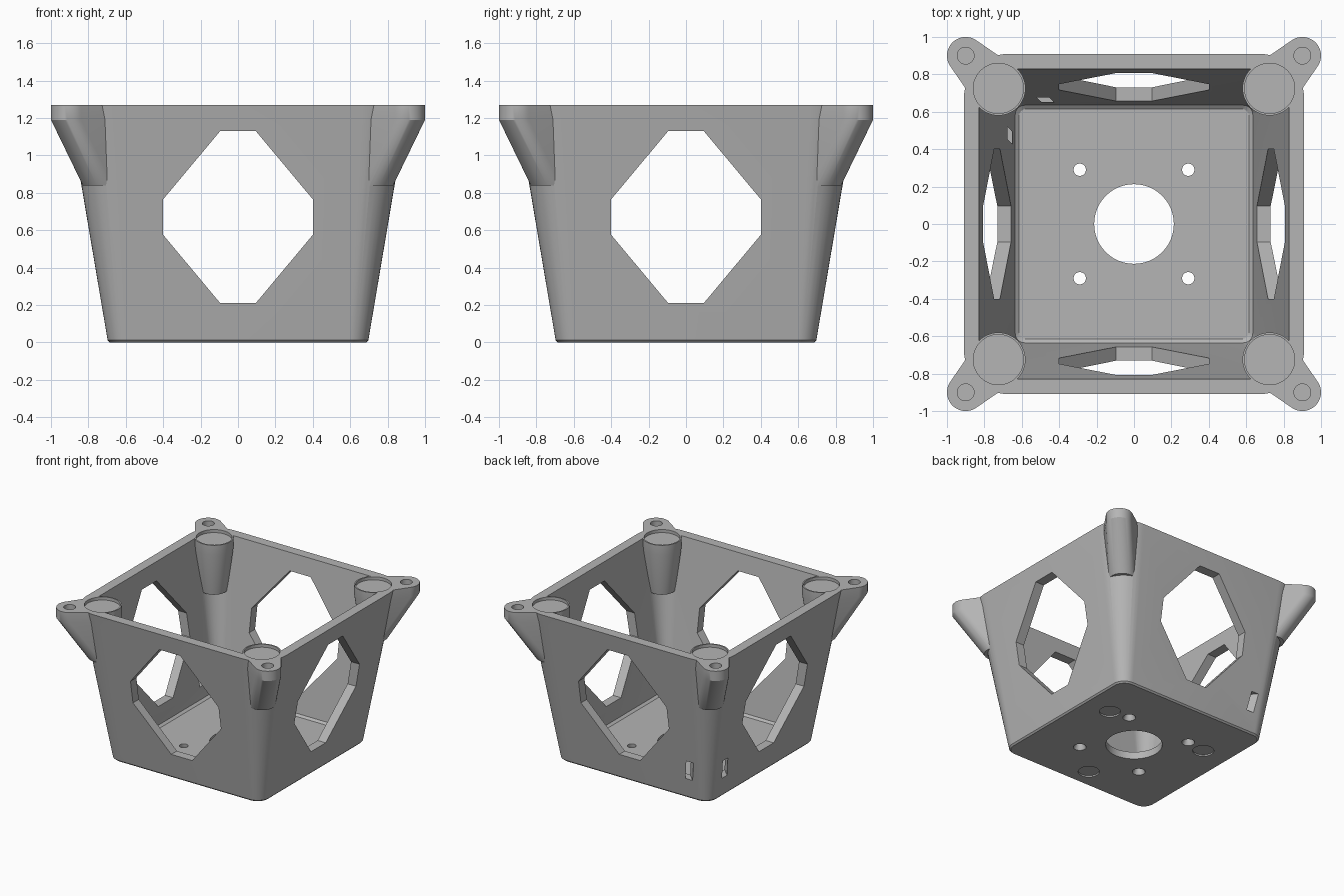
import bpy, bmesh
from math import pi, sin, cos, radians
from mathutils import Matrix

if "Cube" in bpy.data.objects:
    bpy.data.objects.remove(bpy.data.objects["Cube"], do_unlink=True)

grey = bpy.data.materials.new("plain grey")
grey.use_nodes = True
COLOUR = (0.46, 0.46, 0.46, 1)
grey.diffuse_color = COLOUR
grey.node_tree.nodes["Principled BSDF"].inputs["Base Color"].default_value = COLOUR

TOP = 1.27
CORNERS = [(sx, sy) for sx in (-1, 1) for sy in (-1, 1)]


def make(name, bm):
    bmesh.ops.recalc_face_normals(bm, faces=bm.faces)
    mesh = bpy.data.meshes.new(name)
    bm.to_mesh(mesh)
    bm.free()
    mesh.materials.append(grey)
    ob = bpy.data.objects.new(name, mesh)
    bpy.context.collection.objects.link(ob)
    return ob


def rounded_square(half, radius, z, steps=10):
    c = half - radius
    pts = []
    for q, (sx, sy) in enumerate([(1, 1), (-1, 1), (-1, -1), (1, -1)]):
        for i in range(steps + 1):
            a = (q + i / steps) * pi / 2
            pts.append((sx * c + radius * cos(a), sy * c + radius * sin(a), z))
    return pts


def circle(x, y, r, z, n=48):
    return [(x + r * cos(2 * pi * i / n), y + r * sin(2 * pi * i / n), z) for i in range(n)]


def loft(name, rings):
    bm = bmesh.new()
    loops = [[bm.verts.new(p) for p in ring] for ring in rings]
    for a, b in zip(loops, loops[1:]):
        for i in range(len(a)):
            j = (i + 1) % len(a)
            bm.faces.new((a[i], a[j], b[j], b[i]))
    bm.faces.new(loops[0])
    bm.faces.new(loops[-1])
    return make(name, bm)


def hull(name, points):
    bm = bmesh.new()
    for p in points:
        bm.verts.new(p)
    bmesh.ops.convex_hull(bm, input=bm.verts)
    bmesh.ops.dissolve_limit(bm, angle_limit=radians(0.5), verts=bm.verts, edges=bm.edges)
    return make(name, bm)


def combine(target, tool, operation="DIFFERENCE"):
    mod = target.modifiers.new("join", "BOOLEAN")
    mod.operation, mod.solver, mod.object = operation, "EXACT", tool
    bpy.context.view_layer.objects.active = target
    bpy.ops.object.modifier_apply(modifier=mod.name)
    bpy.data.objects.remove(tool, do_unlink=True)


def drill(target, x, y, r, z0, z1, r1=None):
    combine(target, loft("drill", [circle(x, y, r, z0), circle(x, y, r1 or r, z1)]))


# Flared tray with rounded corners
body = loft("mount_body", [rounded_square(0.685, 0.09, 0), rounded_square(0.697, 0.1, 0.012),
                           rounded_square(0.91, 0.24, TOP)])
cavity = loft("cavity", [rounded_square(0.615, 0.04, 0.06), rounded_square(0.635, 0.05, 0.075),
                         rounded_square(0.83, 0.19, TOP), rounded_square(0.85, 0.2, 1.39)])
combine(body, cavity)

# Corner posts with outward lugs, tapering down into the walls
for sx, sy in CORNERS:
    p, q, low = 0.725, 0.9, 0.73
    post = hull("corner_post",
                circle(sx * p, sy * p, 0.145, 1.19) + circle(sx * p, sy * p, 0.145, TOP)
                + circle(sx * q, sy * q, 0.1, 1.19) + circle(sx * q, sy * q, 0.1, TOP)
                + circle(sx * low, sy * low, 0.1, 0.84))
    combine(body, post, "UNION")

# Magnet seats and screw holes in the corners
for sx, sy in CORNERS:
    drill(body, sx * 0.725, sy * 0.725, 0.134, 1.245, 1.4)
    drill(body, sx * 0.9, sy * 0.9, 0.045, 1.12, 1.4)

# Eight-sided openings through all four walls
half = [(0.095, 0.21), (0.4, 0.575), (0.4, 0.765), (0.095, 1.13)]
outline = half + [(-u, z) for u, z in reversed(half)]
combine(body, loft("window_y", [[(u, y, z) for u, z in outline] for y in (-1.5, 1.5)]))
combine(body, loft("window_x", [[(x, u, z) for u, z in outline] for x in (-1.5, 1.5)]))

# Floor: centre hole, countersunk screw holes and three shallow round seats
drill(body, 0, 0, 0.213, -0.1, 0.2)
for sx, sy in CORNERS:
    drill(body, sx * 0.29, sy * 0.29, 0.033, -0.1, 0.2)
    drill(body, sx * 0.29, sy * 0.29, 0.053, -0.01, 0.035, 0.033)
for k in range(3):
    a = radians(30 + 120 * k)
    drill(body, 0.53 * cos(a), 0.53 * sin(a), 0.08, -0.1, 0.012)

# Pair of cable tie slots running diagonally past the back corner
for side in (-1, 1):
    bm = bmesh.new()
    bmesh.ops.create_cube(bm, size=1, matrix=Matrix.Rotation(radians(135), 4, "Z")
                          @ Matrix.Translation((0.87, side * 0.134, 0.25))
                          @ Matrix.Diagonal((0.26, 0.046, 0.16, 1)))
    combine(body, make("slot", bm))

bpy.ops.object.select_all(action="DESELECT")
body.select_set(True)
bpy.context.view_layer.objects.active = body
bpy.ops.object.shade_smooth_by_angle(angle=radians(28))
